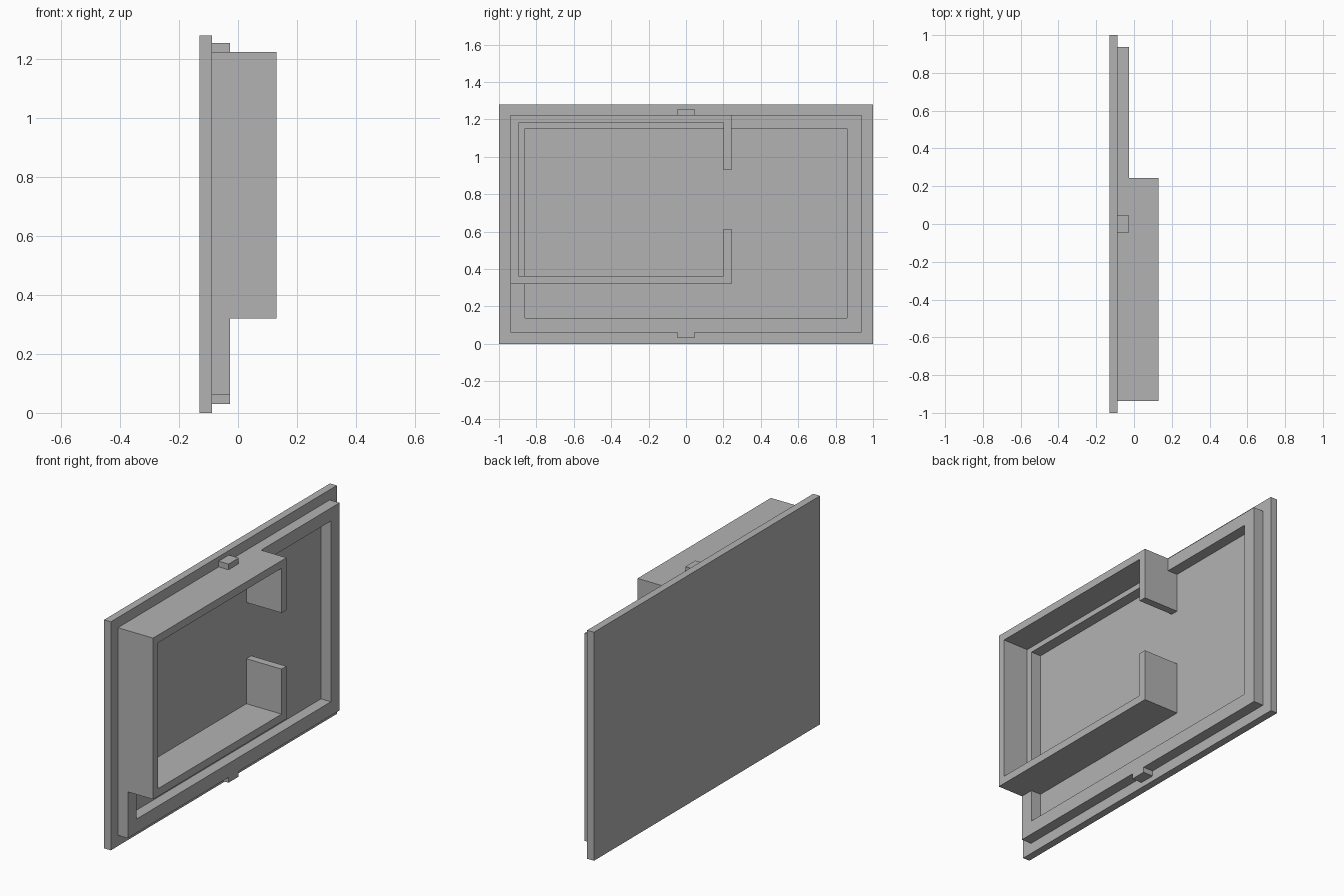
import bpy
import bmesh

old = bpy.data.objects.get("Cube")
if old:
    bpy.data.objects.remove(old, do_unlink=True)

# Single plain grey material
grey = bpy.data.materials.new("plain grey")
grey.use_nodes = True
colour = (0.45, 0.45, 0.45, 1)
grey.diffuse_color = colour
grey.node_tree.nodes["Principled BSDF"].inputs["Base Color"].default_value = colour

BACK, FACE, RIM_TOP, WALL_TOP = -0.13, -0.088, -0.027, 0.13


def extrude_profile(name, profile, x0, x1, mirror=False):
    """Extrude a (y, z) outline from x0 to x1, optionally mirrored across y = 0."""
    bm = bmesh.new()
    base = bm.faces.new([bm.verts.new((x0, y, z)) for y, z in profile])
    top = bmesh.ops.extrude_face_region(bm, geom=[base], use_keep_orig=True)
    moved = [g for g in top["geom"] if isinstance(g, bmesh.types.BMVert)]
    bmesh.ops.translate(bm, verts=moved, vec=(x1 - x0, 0, 0))
    if mirror:
        # Open the seam so both halves join cleanly
        seam = [f for f in bm.faces if all(abs(v.co.y) < 1e-5 for v in f.verts)]
        bmesh.ops.delete(bm, geom=seam, context="FACES_ONLY")
    bmesh.ops.recalc_face_normals(bm, faces=bm.faces)
    mesh = bpy.data.meshes.new(name)
    bm.to_mesh(mesh)
    bm.free()
    mesh.materials.append(grey)
    obj = bpy.data.objects.new(name, mesh)
    bpy.context.collection.objects.link(obj)
    if mirror:
        mod = obj.modifiers.new("Mirror", "MIRROR")
        mod.use_axis = (False, True, False)
    return obj


# Flat cover plate
extrude_profile("cover_plate", [(-1, 0), (1, 0), (1, 1.28), (-1, 1.28)], BACK, FACE)

# Low rim with a snap tab at top and bottom, built as one half and mirrored
extrude_profile("rim_with_tabs", [
    (0, 0.03), (0.045, 0.03), (0.045, 0.06), (0.937, 0.06),
    (0.937, 1.223), (0.045, 1.223), (0.045, 1.255), (0, 1.255),
    (0, 1.15), (0.86, 1.15), (0.86, 0.138), (0, 0.138),
], FACE, RIM_TOP, mirror=True)

# Tall compartment wall with an opening in its inner side
extrude_profile("compartment_wall", [
    (0.243, 0.93), (0.243, 1.223), (-0.937, 1.223), (-0.937, 0.32),
    (0.243, 0.32), (0.243, 0.615), (0.2, 0.615), (0.2, 0.363),
    (-0.895, 0.363), (-0.895, 1.18), (0.2, 1.18), (0.2, 0.93),
], FACE, WALL_TOP)
